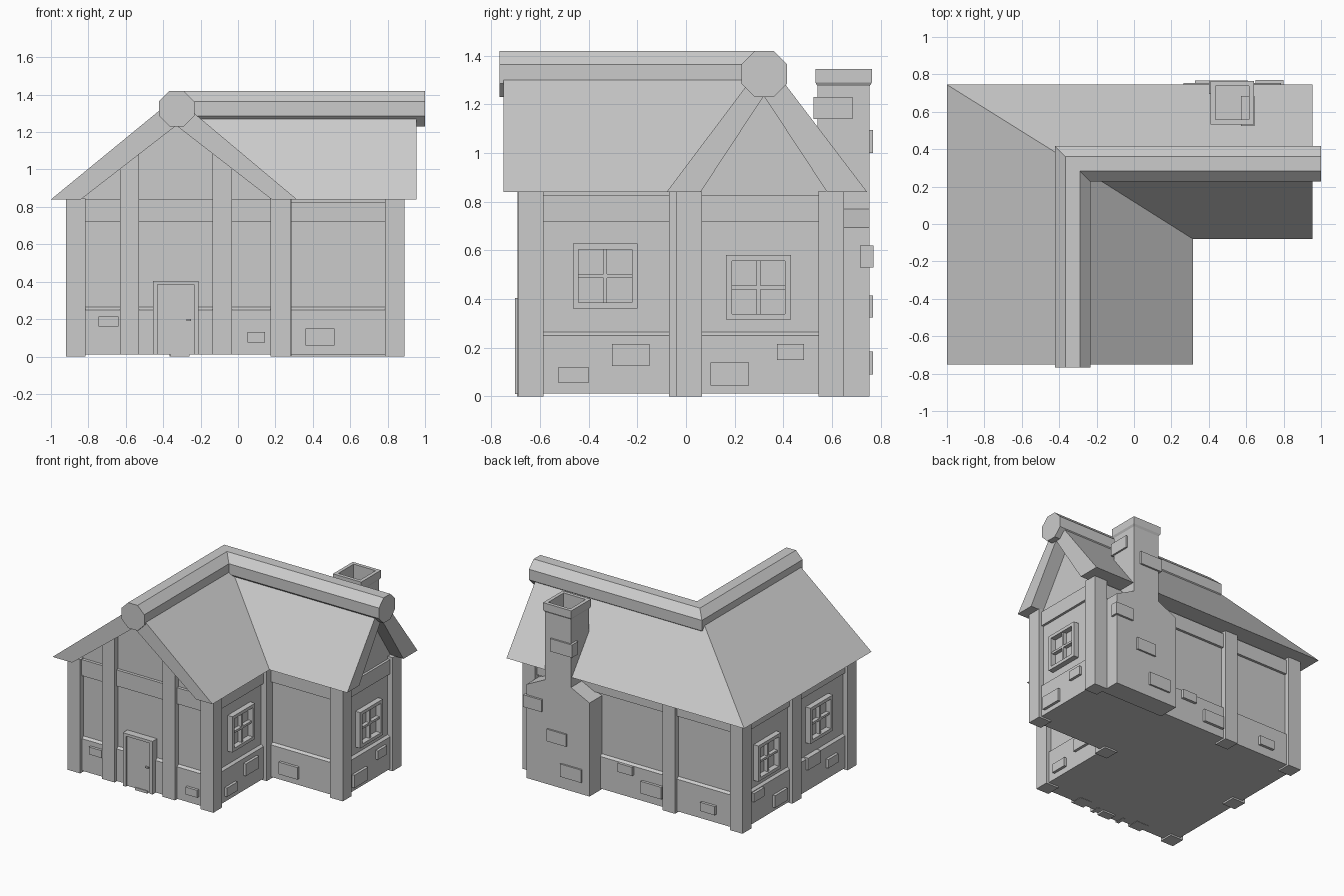
import bpy, math

if "Cube" in bpy.data.objects:
    bpy.data.objects.remove(bpy.data.objects["Cube"])

def mesh(name, verts, faces):
    me = bpy.data.meshes.new(name)
    me.from_pydata(verts, [], faces)
    me.update()
    ob = bpy.data.objects.new(name, me)
    bpy.context.collection.objects.link(ob)
    # consistent outward normals
    import bmesh
    bm = bmesh.new()
    bm.from_mesh(me)
    bmesh.ops.recalc_face_normals(bm, faces=bm.faces)
    bm.to_mesh(me)
    bm.free()
    return ob

def loft(name, rings):
    n = len(rings[0])
    verts = [p for r in rings for p in r]
    faces = [tuple(range(n)), tuple(range((len(rings) - 1) * n, len(rings) * n))]
    for k in range(len(rings) - 1):
        for i in range(n):
            j = (i + 1) % n
            faces.append((k*n + i, k*n + j, (k+1)*n + j, (k+1)*n + i))
    return mesh(name, verts, faces)

def rect(x0, x1, y0, y1, z):
    return [(x0, y0, z), (x1, y0, z), (x1, y1, z), (x0, y1, z)]

def box(name, x0, x1, y0, y1, z0, z1):
    return loft(name, [rect(x0, x1, y0, y1, z0), rect(x0, x1, y0, y1, z1)])

def l_ring(i, z):
    return [(-.92+i, -.69+i, z), (.28-i, -.69+i, z), (.28-i, -.04+i, z),
            (.89-i, -.04+i, z), (.89-i, .65-i, z), (-.92+i, .65-i, z)]

def sweep(name, corner, y_front, x_end):
    # mitred L sweep: corner points run to the front gable and the right gable
    return loft(name, [[(x, y_front, z) for x, y, z in corner], corner,
                       [(x_end, y, z) for x, y, z in corner]])

# wall faces: axis of the normal, plane, outward sign
FACES = {"front": ("y", -.69, -1), "wing_front": ("y", -.04, -1), "back": ("y", .65, 1),
         "left": ("x", -.92, -1), "right": ("x", .28, 1), "wing_right": ("x", .89, 1),
         "chimney_back": ("y", .755, 1), "stack_side": ("x", .633, 1)}

def on(face, name, a0, a1, z0, z1, out=0.0, back=-.06):
    axis, p, s = FACES[face]
    d0, d1 = sorted((p + s * back, p + s * out))
    if axis == "y":
        return box(name, a0, a1, d0, d1, z0, z1)
    return box(name, d0, d1, a0, a1, z0, z1)

# walls, plinth and top beam
loft("walls", [l_ring(.04, .012), l_ring(.04, .85)])
loft("plinth", [l_ring(.022, .012), l_ring(.022, .25), l_ring(.042, .265)])
loft("top_beam", [l_ring(.022, .718), l_ring(.022, .825)])
on("front", "front_beam", -.85, .2, .73, .84, -.018)

# gable infill and thick mitred roof
sweep("gable_walls", [(-.88, .62, .82), (.22, .02, .82), (-.33, .32, 1.26)], -.65, .85)
sweep("roof", [(-1, .745, .84), (-.335, .33, 1.385), (.315, -.08, .84),
               (.18, .06, .84), (-.33, .32, 1.235), (-.84, .58, .84)], -.75, .955)

# octagonal ridge pole
octagon = []
for i in range(8):
    a = math.radians(22.5 + 45 * i)
    c, s = .102 * math.cos(a), .102 * math.sin(a)
    octagon.append((-.328 + c, .322 - c, 1.325 + s))
sweep("ridge_pole", octagon, -.767, 1.0)

# timber posts
for x, y in [(-.92, -.69), (.175, -.69), (.785, -.04), (.785, .545), (-.92, .545),
             (-.92, -.04), (-.365, .545), (.18, -.07)]:
    box("post", x, x + .105, y, y + .105, 0, .845)
for x in (-.632, -.135):
    box("gable_post", x, x + .102, -.693, -.6, .01, 1.1)

# door
for a0, a1, z0, z1 in [(-.455, -.43, .01, .405), (-.235, -.21, .01, .405), (-.43, -.235, .385, .405)]:
    on("front", "door_frame", a0, a1, z0, z1, .014)
on("front", "door", -.43, -.235, .012, .385, 0)
on("front", "door_handle", -.275, -.25, .19, .2, .012)
on("front", "door_step", -.36, -.26, 0, .02, .005)

# windows
def window(face, a, z):
    h, f, m = .133, .024, .008
    for s in (-1, 1):
        e0, e1 = sorted((s * h, s * (h - f)))
        on(face, "window_frame", a + e0, a + e1, z - h, z + h)
        on(face, "window_frame", a - h + f, a + h - f, z + e0, z + e1)
    on(face, "window_bar", a - m, a + m, z - h + f, z + h - f, -.012)
    on(face, "window_bar", a - h + f, a + h - f, z - m, z + m, -.012)

for face, a, z in [("right", -.332, .495), ("wing_right", .298, .448),
                   ("left", .33, .448), ("left", -.28, .495)]:
    window(face, a, z)

# loose bricks on the walls
for face, a0, a1, z0, z1 in [
        ("front", -.745, -.64, .16, .215), ("front", .05, .145, .075, .13),
        ("wing_front", .36, .515, .06, .15),
        ("right", -.525, -.4, .055, .12), ("right", -.305, -.15, .125, .215),
        ("wing_right", .1, .26, .045, .14), ("wing_right", .375, .485, .15, .215),
        ("back", -.01, .11, .185, .25), ("back", -.25, -.08, .075, .165),
        ("back", -.69, -.57, .075, .14),
        ("left", .39, .51, .18, .245), ("left", .115, .265, .045, .135),
        ("left", -.275, -.125, .175, .265), ("left", -.48, -.36, .1, .165)]:
    on(face, "wall_brick", a0, a1, z0, z1, -.002)

# chimney base with sloped shoulders
outline = [(.265, 0), (.785, 0), (.785, .695), (.633, .77), (.417, .77), (.265, .695)]
loft("chimney_base", [[(x, y, z) for x, z in outline] for y in (.6, .755)])

# hollow chimney stack with flared cap
def stack_ring(r, z):
    return rect(.525 - r, .525 + r, .648 - r, .648 + r, z)
loft("chimney_stack", [stack_ring(r, z) for r, z in
     [(.107, .6), (.107, 1.275), (.116, 1.29), (.116, 1.345), (.09, 1.345), (.09, 1.2)]])

# chimney bricks
for a0, a1, z0, z1 in [(.45, .61, .325, .415), (.325, .5, .09, .185), (.4, .58, 1.0, 1.095)]:
    on("chimney_back", "chimney_brick", a0, a1, z0, z1, .013)
box("chimney_brick", .65, .8, .715, .77, .53, .62)
on("stack_side", "chimney_brick", .525, .685, 1.14, 1.23, .012)
